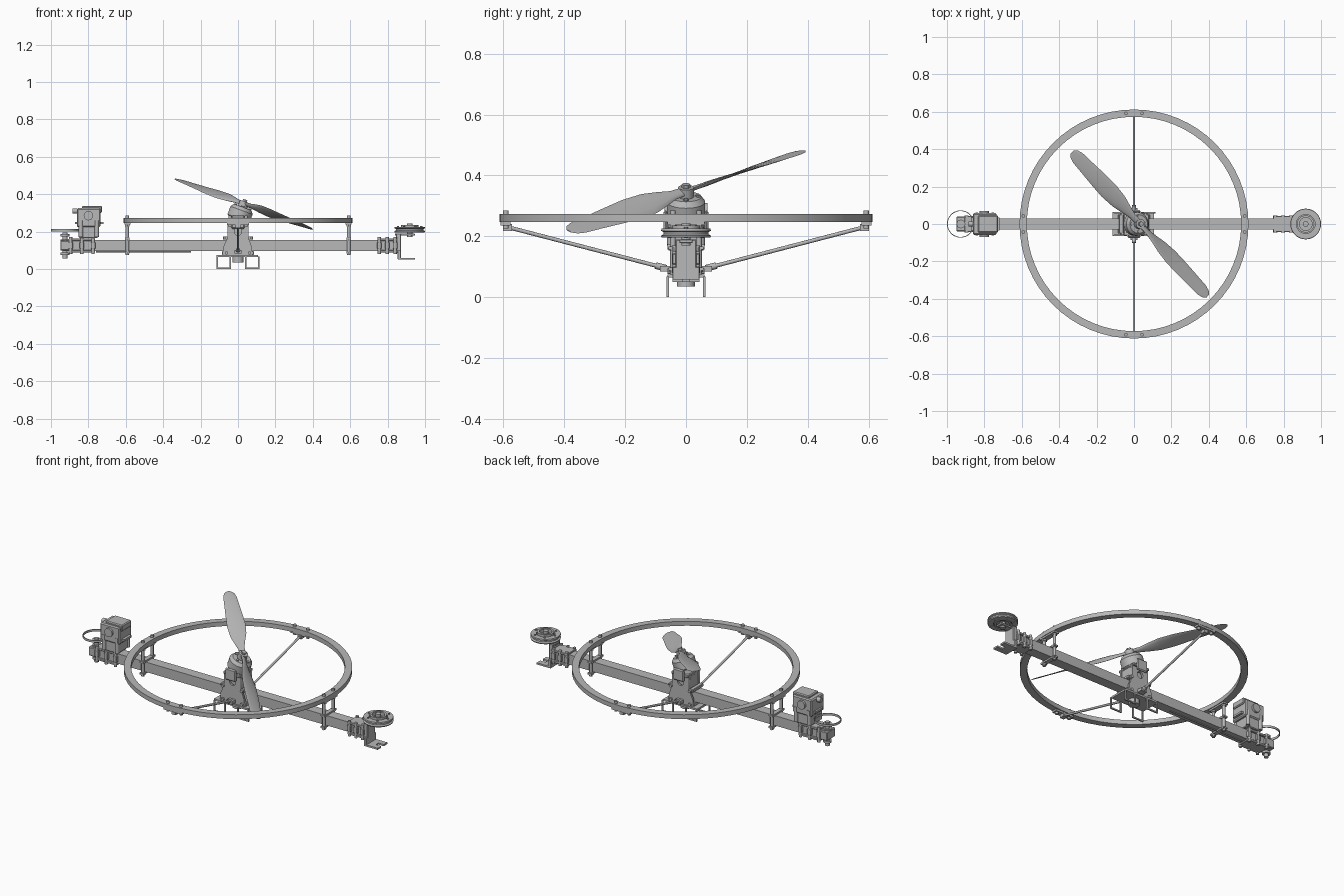
import bpy, bmesh, math
from mathutils import Matrix, Vector

cube = bpy.data.objects.get("Cube")
if cube:
    bpy.data.objects.remove(cube, do_unlink=True)

grey = bpy.data.materials.new("machined_grey")
grey.use_nodes = True
COLOUR = (0.48, 0.48, 0.48, 1)
grey.diffuse_color = COLOUR
grey.node_tree.nodes["Principled BSDF"].inputs["Base Color"].default_value = COLOUR
SIDES = (-1, 1)


def finish(name, bm, matrix=None, smooth=False):
    """Turn a bmesh into a named grey object."""
    bmesh.ops.recalc_face_normals(bm, faces=bm.faces)
    mesh = bpy.data.meshes.new(name)
    bm.to_mesh(mesh)
    bm.free()
    mesh.materials.append(grey)
    obj = bpy.data.objects.new(name, mesh)
    bpy.context.collection.objects.link(obj)
    if matrix is not None:
        obj.matrix_world = matrix
    if smooth:
        bpy.ops.object.select_all(action='DESELECT')
        obj.select_set(True)
        bpy.context.view_layer.objects.active = obj
        bpy.ops.object.shade_smooth_by_angle(angle=math.radians(35))
    return obj


def box(name, xs, ys, zs, bevel=0):
    """Box between the low and high limits on each axis."""
    bm = bmesh.new()
    bmesh.ops.create_cube(bm, size=1)
    for v in bm.verts:
        v.co = [lim[0] if c < 0 else lim[1] for c, lim in zip(v.co, (xs, ys, zs))]
    if bevel:
        bmesh.ops.bevel(bm, geom=list(bm.edges), offset=bevel, segments=1, affect='EDGES')
    return finish(name, bm)


def rod(name, start, end, radius, sides=12, matrix=None):
    """Round bar between two points."""
    start, end = Vector(start), Vector(end)
    line = end - start
    place = Matrix.Translation((start + end) / 2) @ line.to_track_quat('Z', 'Y').to_matrix().to_4x4()
    bm = bmesh.new()
    bmesh.ops.create_cone(bm, cap_ends=True, segments=sides, radius1=radius,
                          radius2=radius, depth=line.length, matrix=place)
    return finish(name, bm, matrix, sides > 6)


def lathe(name, profile, matrix, sides=48):
    """Closed (radius, height) profile turned around the local z axis."""
    bm = bmesh.new()
    rings = []
    for i in range(sides):
        a = math.tau * i / sides
        rings.append([bm.verts.new((r * math.cos(a), r * math.sin(a), z)) for r, z in profile])
    n = len(profile)
    for i in range(sides):
        a, b = rings[i], rings[(i + 1) % sides]
        for j in range(n):
            k = (j + 1) % n
            bm.faces.new((a[j], b[j], b[k], a[k]))
    return finish(name, bm, matrix, True)


def hoop(inner, outer, low, high):
    return [(inner, low), (outer, low), (outer, high), (inner, high)]


def side_plate(name, outline, hole, y, thick):
    """Upright plate in the xz plane with one round hole (x, z, radius)."""
    curve = bpy.data.curves.new(name, 'CURVE')
    curve.dimensions = '2D'
    curve.fill_mode = 'BOTH'
    curve.extrude = thick / 2
    cx, cz, r = hole
    circle = [(cx + r * math.cos(math.tau * i / 20), cz + r * math.sin(math.tau * i / 20))
              for i in range(20)]
    for pts in (outline, circle):
        spline = curve.splines.new('POLY')
        spline.points.add(len(pts) - 1)
        for p, (x, z) in zip(spline.points, pts):
            p.co = (x, z, 0, 1)
        spline.use_cyclic_u = True
    temp = bpy.data.objects.new(name, curve)
    bm = bmesh.new()
    bm.from_mesh(bpy.data.meshes.new_from_object(temp))
    bpy.data.objects.remove(temp)
    bmesh.ops.remove_doubles(bm, verts=bm.verts, dist=0.0001)
    return finish(name, bm, Matrix.Translation((0, y, 0)) @ Matrix.Rotation(math.pi / 2, 4, 'X'))


# Main beam with a cable under it
box("main_beam", (-.93, .87), (-.03, .03), (.097, .155))
rod("beam_cable", (-.76, 0, .092), (-.25, 0, .092), .004, 6)

# Guard ring
lathe("guard_ring", hoop(.573, .612, .247, .273), Matrix.Identity(4), 64)

# Ring posts clamped to the beam
for sx in SIDES:
    x = sx * .592
    for sy in SIDES:
        y = sy * .043
        rod("ring_post", (x, y, .075), (x, y, .285), .009)
        for z in (.09, .16, .235):
            rod("post_nut", (x, y, z - .007), (x, y, z + .007), .014, 6)
    for z in (.088, .157):
        box("post_clamp", (x - .013, x + .013), (-.058, .058), (z, z + .009))
    box("ring_saddle", (x - .016, x + .016), (-.06, .06), (.237, .247))

# Diagonal braces from the tower to the ring
for sy in SIDES:
    for sx in SIDES:
        rod("brace_bolt", (sx * .043, sy * .592, .225), (sx * .043, sy * .592, .285), .009)
    box("brace_saddle", (-.06, .06), sorted((sy * .577, sy * .609)), (.236, .247))
    box("brace_lug", (-.013, .013), sorted((sy * .572, sy * .602)), (.218, .24))
    rod("brace_rod", (0, sy * .585, .23), (0, sy * .07, .096), .0065)
    rod("brace_end", (0, sy * .1, .104), (0, sy * .065, .095), .011)
    box("brace_anchor", (-.02, .02), sorted((sy * .045, sy * .085)), (.084, .102))

# Central tower: side plates, cross plates and beam clamps
outline = [(-.08, .075), (.075, .075), (.075, .115), (.055, .17), (.055, .25),
           (-.055, .25), (-.055, .17), (-.08, .115)]
for sy in SIDES:
    side_plate("tower_side", outline, (0, .2, .02), sy * .045, .012)
    for sx in SIDES:
        for z in (.085, .165):
            rod("tower_bolt", (sx * .062, sy * .03, z), (sx * .062, sy * .06, z), .009)
for sx in SIDES:
    box("tower_end_plate", sorted((sx * .042, sx * .052)), (-.04, .04), (.155, .245))
    box("tower_clamp", sorted((sx * .055, sx * .08)), (-.05, .05), (.157, .175), .003)
    box("lower_clamp", sorted((sx * .04, sx * .085)), (-.05, .05), (.075, .097), .003)
box("tower_cap", (-.055, .055), (-.062, .062), (.24, .255), .003)
box("tower_core", (-.03, .03), (-.03, .03), (.155, .24))

# Landing skids under the tower
box("skid_plate", (-.115, .108), (-.06, .06), (.064, .075))
rod("skid_hub", (0, 0, .035), (0, 0, .066), .03, 16)
for sx in SIDES:
    for sy in SIDES:
        y = sy * .06
        for x in (.042, .111):
            box("skid_leg", (sx * x - .004, sx * x + .004), (y - .004, y + .004), (0, .068))
        box("skid_foot", sorted((sx * .038, sx * .115)), (y - .004, y + .004), (0, .008))

# Tilted motor
tilt = Matrix.Translation((0, 0, .262)) @ Matrix.Rotation(math.radians(20), 4, 'Y')
rod("motor_base", (0, 0, -.022), (0, 0, .008), .052, 24, tilt)
lathe("motor_can", [(0.001, .004), (.058, .004), (.063, .01), (.063, .055),
                    (.05, .073), (.001, .073)], tilt, 32)
rod("propeller_hub", (0, 0, .07), (0, 0, .105), .026, 20, tilt)
rod("propeller_nut", (0, 0, .1), (0, 0, .116), .014, 6, tilt)
for i in range(4):
    a = math.tau * i / 4
    c, s = math.cos(a) * .04, math.sin(a) * .04
    rod("motor_screw", (c, s, .07), (c, s, .079), .008, 8, tilt)
for sy in SIDES:
    box("motor_cheek", (-.035, .035), sorted((sy * .06, sy * .074)), (.215, .285), .006)

# Twisted propeller blades: radius, chord, pitch, thickness
stations = [(.01, .034, 30, .016), (.06, .036, 36, .014), (.11, .06, 36, .012),
            (.17, .088, 31, .01), (.25, .1, 25, .009), (.34, .092, 20, .008),
            (.43, .08, 16, .006), (.5, .072, 13, .005), (.53, .054, 12, .004),
            (.545, .022, 12, .003)]
for angle in (-45, 135):
    bm = bmesh.new()
    loops = []
    for r, chord, pitch, thick in stations:
        p = math.radians(pitch)
        loop = []
        for i in range(12):
            t = math.tau * i / 12
            u, w = math.cos(t) * chord / 2, math.sin(t) * thick / 2
            loop.append(bm.verts.new((r, u * math.cos(p) + w * math.sin(p),
                                      w * math.cos(p) - u * math.sin(p))))
        loops.append(loop)
    for a, b in zip(loops, loops[1:]):
        for i in range(12):
            j = (i + 1) % 12
            bm.faces.new((a[i], a[j], b[j], b[i]))
    bm.faces.new(loops[0])
    bm.faces.new(loops[-1])
    spin = Matrix.Translation((0, 0, .093)) @ Matrix.Rotation(math.radians(angle), 4, 'Z')
    finish("propeller_blade", bm, tilt @ spin, True)

# Clamps on both beam ends
for name, low, high in (("drive", -.905, -.765), ("wheel", .745, .85)):
    for z in (.088, .15):
        box(name + "_clamp_plate", (low, high), (-.042, .042), (z, z + .013), .002)
    for x in (low + .01, (low + high) / 2, high - .01):
        for sy in SIDES:
            rod(name + "_clamp_bolt", (x, sy * .037, .08), (x, sy * .037, .17), .009)
        box(name + "_clamp_rib", (x - .012, x + .012), (-.045, .045), (.108, .143), .002)

# Drive unit above the left end
box("drive_base", (-.85, -.75), (-.05, .05), (.165, .23), .004)
box("drive_body", (-.862, -.735), (-.058, .058), (.225, .325), .006)
box("drive_cover", (-.835, -.727), (-.045, .045), (.3, .337), .005)
box("drive_flange", (-.872, -.72), (-.035, .035), (.24, .252))
for sy in SIDES:
    for x in (-.84, -.755):
        rod("drive_screw", (x, sy * .05, .17), (x, sy * .05, .26), .012)
    rod("drive_boss", (-.8, sy * .055, .285), (-.8, sy * .07, .285), .025, 20)
rod("drive_shaft", (-.885, 0, .31), (-.86, 0, .31), .014)

# Strap loop and guide roller
lathe("strap_loop", hoop(.069, .073, .2, .213), Matrix.Translation((-.927, 0, 0)), 40)
rod("guide_axle", (-.925, 0, .055), (-.925, 0, .195), .013)
for z in (.075, .1, .145, .175):
    rod("guide_roller", (-.925, 0, z), (-.925, 0, z + .013), .023, 20)
box("guide_block", (-.95, -.895), (-.04, .04), (.1, .152), .004)

# Pulley wheel on the right end
hub = Matrix.Translation((.918, 0, 0))
lathe("wheel_rim", [(.05, .196), (.08, .196), (.082, .202), (.074, .207), (.074, .214),
                    (.082, .218), (.08, .225), (.05, .225)], hub)
lathe("wheel_web", hoop(.012, .052, .204, .214), hub, 32)
lathe("wheel_collar", hoop(.034, .046, .196, .236), hub, 32)
rod("wheel_axle", (.918, 0, .17), (.918, 0, .242), .015, 16)
for i in range(6):
    a = math.tau * i / 6
    x, y = .918 + .062 * math.cos(a), .062 * math.sin(a)
    rod("wheel_rivet", (x, y, .195), (x, y, .23), .006, 8)
box("wheel_arm", (.84, .945), (-.022, .022), (.178, .19), .002)
box("wheel_upright", (.845, .872), (-.035, .035), (.085, .19), .003)

# Forked foot below the wheel
box("foot_bracket", (.853, .872), (-.045, .045), (.052, .1), .002)
for sy in SIDES:
    box("foot_prong", (.855, .945), sorted((sy * .012, sy * .045)), (.05, .06))
box("foot_bridge", (.855, .91), (-.02, .02), (.05, .06))
